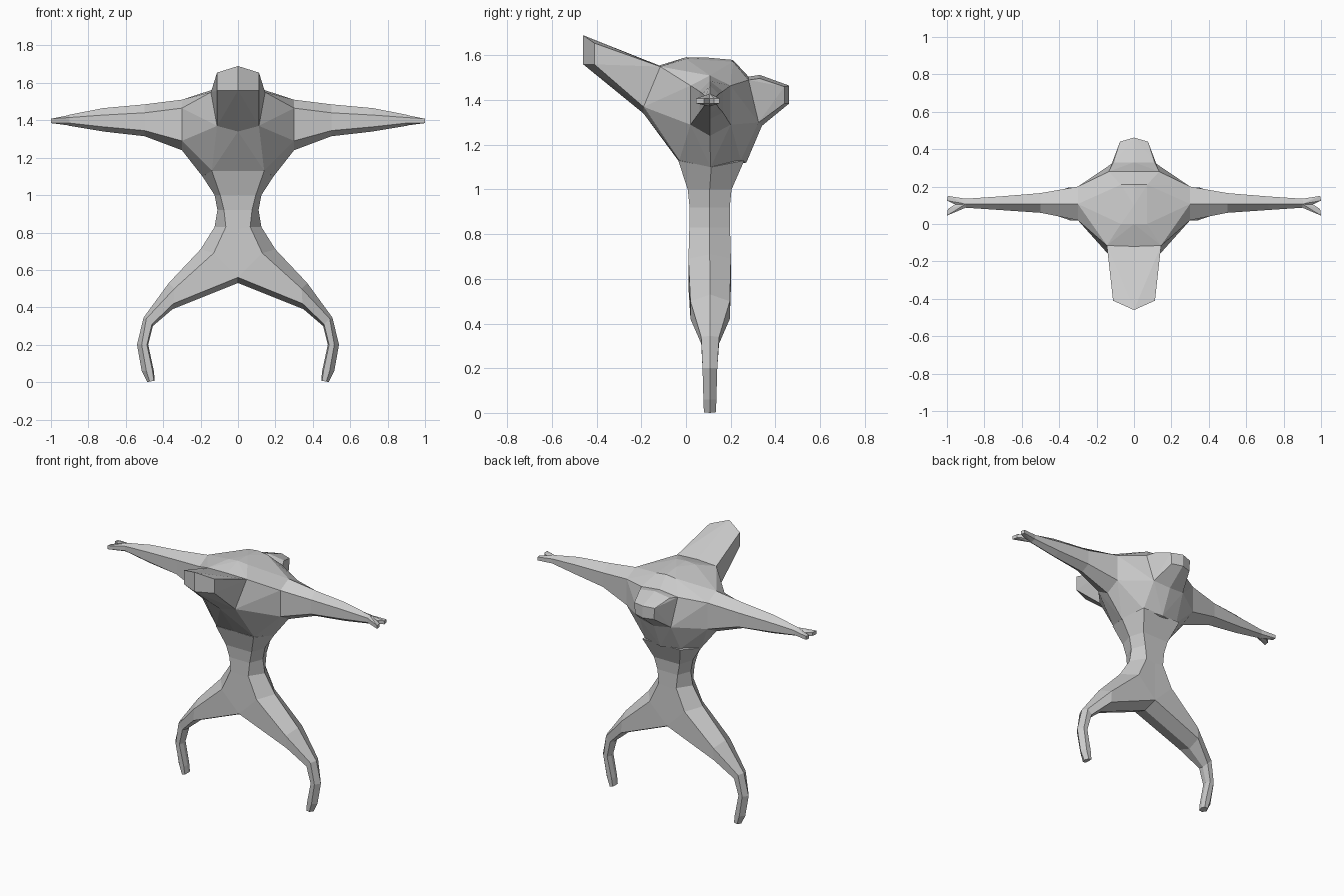
import bpy, bmesh

if "Cube" in bpy.data.objects:
    bpy.data.objects.remove(bpy.data.objects["Cube"])

clay = bpy.data.materials.new("clay_grey")
clay.diffuse_color = (0.6, 0.6, 0.6, 1)
clay.use_nodes = True
clay.node_tree.nodes["Principled BSDF"].inputs["Base Color"].default_value = clay.diffuse_color


def finish(name, bm, mirror):
    """Turn a bmesh into a flat-shaded object, optionally mirrored over x."""
    me = bpy.data.meshes.new(name)
    bm.to_mesh(me)
    bm.free()
    me.materials.append(clay)
    ob = bpy.data.objects.new(name, me)
    bpy.context.scene.collection.objects.link(ob)
    if mirror:
        mod = ob.modifiers.new("mirror", 'MIRROR')
        mod.merge_threshold = 0.001
    return ob


def loft(name, sections):
    """Skin closed sections, drop faces on the centre plane, mirror."""
    bm = bmesh.new()
    rings = [[bm.verts.new(p) for p in s] for s in sections]
    n = len(rings[0])
    for a, b in zip(rings, rings[1:]):
        for i in range(n):
            j = (i + 1) % n
            bm.faces.new((a[i], a[j], b[j], b[i]))
    bm.faces.new(rings[0])
    bm.faces.new(rings[-1])
    bmesh.ops.recalc_face_normals(bm, faces=bm.faces)
    inner = [f for f in bm.faces if all(abs(v.co.x) < 1e-4 for v in f.verts)]
    bmesh.ops.delete(bm, geom=inner, context='FACES')
    return finish(name, bm, True)


def hull(name, points, both=True, mirror=False):
    """Convex block; with both, each point is repeated at -x."""
    pts = set(points)
    if both:
        pts |= {(-x, y, z) for x, y, z in points if x}
    bm = bmesh.new()
    for p in sorted(pts):
        bm.verts.new(p)
    res = bmesh.ops.convex_hull(bm, input=bm.verts)
    loose = [v for v in bm.verts if not v.link_faces]
    bmesh.ops.delete(bm, geom=loose, context='VERTS')
    bmesh.ops.dissolve_limit(bm, angle_limit=0.03, verts=bm.verts, edges=bm.edges)
    bmesh.ops.recalc_face_normals(bm, faces=bm.faces)
    return finish(name, bm, mirror)


# Waist, hips and legs: outer ridge, outer edge, inner edge, inner ridge (x, z),
# then depth centre and half depth
leg_rows = [
    ((.19, 1.10), (.14, 1.13), (0, 1.13), (0, 1.13), .113, .148),
    ((.125, 1.0), (.095, 1.0), (0, 1.0), (0, 1.0), .106, .098),
    ((.11, .92), (.075, .92), (0, .92), (0, .92), .106, .09),
    ((.125, .83), (.065, .83), (0, .82), (0, .82), .106, .091),
    ((.20, .71), (.13, .69), (0, .56), (0, .53), .106, .095),
    ((.37, .53), (.34, .50), (.345, .42), (.35, .39), .108, .088),
    ((.505, .345), (.49, .34), (.46, .31), (.455, .30), .108, .04),
    ((.54, .20), (.515, .20), (.487, .20), (.48, .20), .107, .033),
    ((.515, .06), (.49, .06), (.457, .06), (.45, .06), .107, .029),
    ((.485, 0), (.472, .003), (.45, .007), (.445, .01), .107, .027),
]


def leg_section(row):
    o, fo, fi, i, yc, d = row
    return [(o[0], yc, o[1]), (fo[0], yc - d, fo[1]), (fi[0], yc - d, fi[1]),
            (i[0], yc, i[1]), (fi[0], yc + d, fi[1]), (fo[0], yc + d, fo[1])]


loft("waist_and_legs", [leg_section(r) for r in leg_rows])

# Arms: x, ridge top, upper edge, lower edge, ridge bottom, front y, back y
arm_rows = [
    (.30, 1.51, 1.465, 1.29, 1.24, .02, .20),
    (.50, 1.485, 1.44, 1.345, 1.315, .06, .165),
    (.72, 1.465, 1.428, 1.365, 1.34, .075, .147),
    (.90, 1.43, 1.415, 1.385, 1.37, .087, .135),
    (.955, 1.41, 1.405, 1.39, 1.385, .095, .12),
]


def arm_section(row):
    x, top, up, low, bottom, front, back = row
    return [(x, .107, top), (x, front, up), (x, front, low),
            (x, .107, bottom), (x, back, low), (x, back, up)]


loft("arm", [arm_section(r) for r in arm_rows])

# Forked hands
for name, root, tip_a, tip_b in (("front_finger", .087, (1, .045), (.995, .08)),
                                 ("back_finger", .135, (.995, .15), (1, .125))):
    pts = [(.9, .107, 1.428), (.9, .107, 1.372), (.9, root, 1.415), (.9, root, 1.385)]
    for x, y in (tip_a, tip_b, (.957, .105)):
        pts += [(x, y, 1.408), (x, y, 1.385)]
    hull(name, pts, both=False, mirror=True)

# Chest block, from belly to the hump and out to the arm roots
head_root = [(0, -.12, 1.555), (.145, -.115, 1.55), (.112, -.19, 1.37), (0, -.19, 1.34)]
tail_root = [(0, .28, 1.505), (.135, .28, 1.49), (.115, .325, 1.30), (0, .34, 1.285)]
belly = [(0, -.035, 1.13), (.14, -.03, 1.13), (.19, .11, 1.10), (.13, .245, 1.13), (0, .27, 1.12)]
hump = [(0, 0, 1.592), (.07, 0, 1.585), (0, .10, 1.59), (.07, .21, 1.572), (0, .21, 1.58)]
hull("chest", belly + hump + head_root + tail_root + arm_section(arm_rows[0]))

# Head, reaching forward and up, with a blunt keeled end
hull("head", head_root + [(0, -.46, 1.69), (.112, -.41, 1.655),
                          (.112, -.41, 1.56), (0, -.46, 1.56)])

# Short stub tail
hull("tail", tail_root + [(0, .33, 1.513), (.11, .33, 1.497), (0, .462, 1.465),
                          (.075, .44, 1.46), (.07, .44, 1.385), (0, .462, 1.385)])
